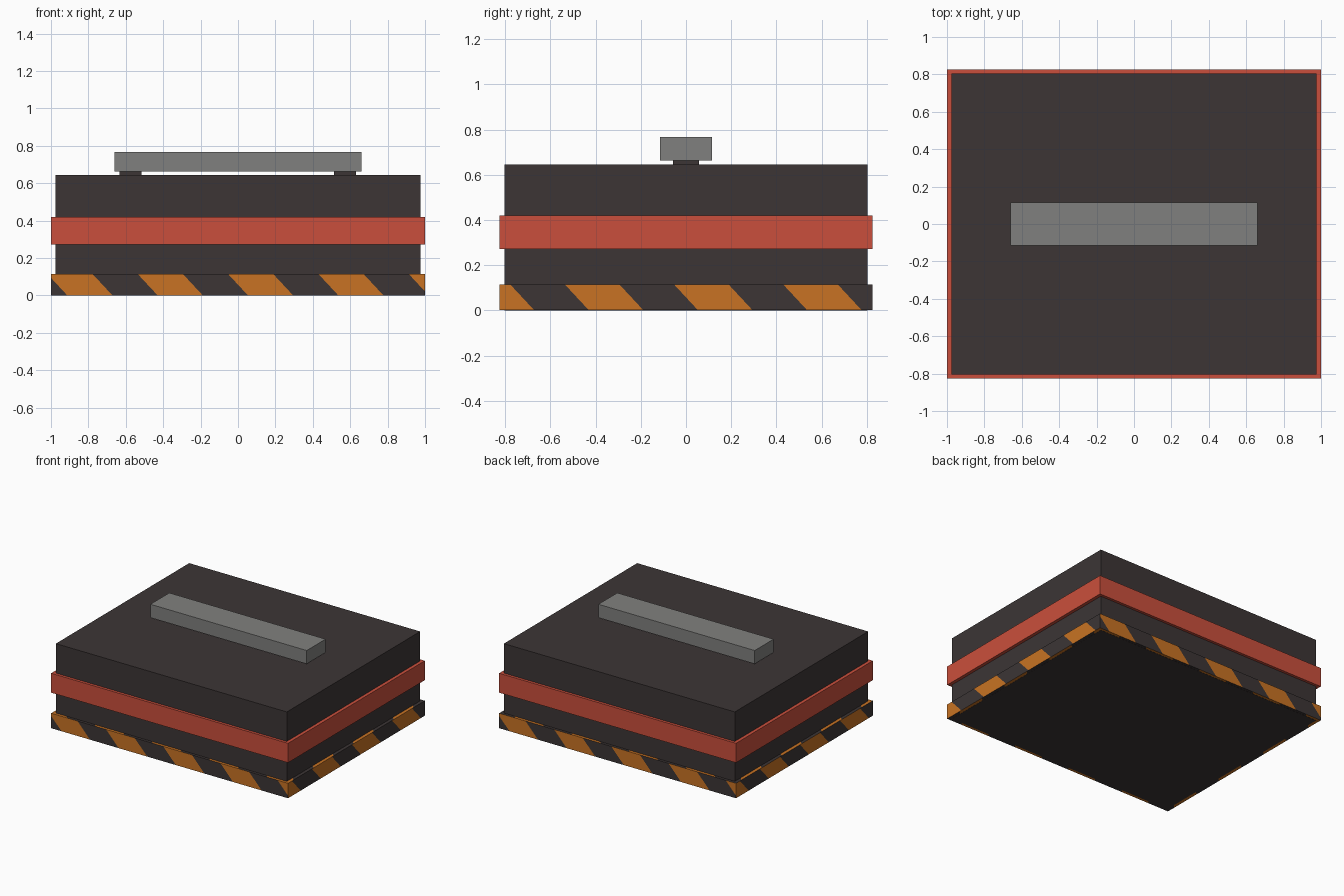
import bpy, bmesh, math
from mathutils import Vector

if "Cube" in bpy.data.objects:
    bpy.data.objects.remove(bpy.data.objects["Cube"])


def material(name, rgb):
    m = bpy.data.materials.new(name)
    m.diffuse_color = (*rgb, 1)
    m.use_nodes = True
    m.node_tree.nodes["Principled BSDF"].inputs["Base Color"].default_value = m.diffuse_color
    return m


DARK = material("charcoal", (0.045, 0.036, 0.036))
RED = material("red", (0.591, 0.078, 0.045))
ORANGE = material("hazard_orange", (0.578, 0.171, 0.017))
GREY = material("metal_grey", (0.216, 0.216, 0.209))


def box_bmesh(lo, hi):
    bm = bmesh.new()
    bmesh.ops.create_cube(bm, size=1)
    for v in bm.verts:
        v.co = [(lo[i] + hi[i]) / 2 + v.co[i] * (hi[i] - lo[i]) for i in range(3)]
    return bm


def finish(name, bm, *mats):
    me = bpy.data.meshes.new(name)
    bm.to_mesh(me)
    bm.free()
    for m in mats:
        me.materials.append(m)
    ob = bpy.data.objects.new(name, me)
    bpy.context.collection.objects.link(ob)
    return ob


def box(name, lo, hi, mat):
    return finish(name, box_bmesh(lo, hi), mat)


# Case body, raised red band, handle and its two feet
box("case_body", (-0.975, -0.804, 0), (0.975, 0.804, 0.645), DARK)
box("red_band", (-1, -0.825, 0.272), (1, 0.825, 0.42), RED)
box("handle_bar", (-0.66, -0.114, 0.664), (0.66, 0.114, 0.766), GREY)
for side, x in (("left", -0.575), ("right", 0.572)):
    box(side + "_handle_foot", (x - 0.058, -0.057, 0.645), (x + 0.058, 0.057, 0.664), DARK)

# Striped base: every face is cut along slanted lines, then coloured by stripe
BASE_H, HALF_PERIOD, SLANT = 0.115, 0.2415, 0.93
centre = Vector((0, 0, BASE_H / 2))
bm = box_bmesh((-1, -0.825, 0.001), (1, 0.825, BASE_H))


def stripe_dir(n):
    """Across-stripe direction as seen when looking straight at the face."""
    if abs(n.z) > 0.5:
        return Vector((1, n.z, 0))
    return Vector((-n.y, n.x, SLANT))


normals = [Vector(n) for n in ((0, -1, 0), (1, 0, 0), (0, 1, 0), (-1, 0, 0), (0, 0, 1), (0, 0, -1))]
for n in normals:
    d = stripe_dir(n)
    for k in range(-8, 9):
        faces = [f for f in bm.faces if f.normal.dot(n) > 0.9]
        geom = faces + list({e for f in faces for e in f.edges}) + list({v for f in faces for v in f.verts})
        co = centre + d * (k * HALF_PERIOD / d.length_squared)
        bmesh.ops.bisect_plane(bm, geom=geom, dist=1e-5, plane_co=co, plane_no=d.normalized())
        bm.normal_update()
for f in bm.faces:
    s = (f.calc_center_median() - centre).dot(stripe_dir(f.normal))
    f.material_index = 1 if math.floor(s / HALF_PERIOD) % 2 == 0 else 0
finish("striped_base", bm, DARK, ORANGE)
